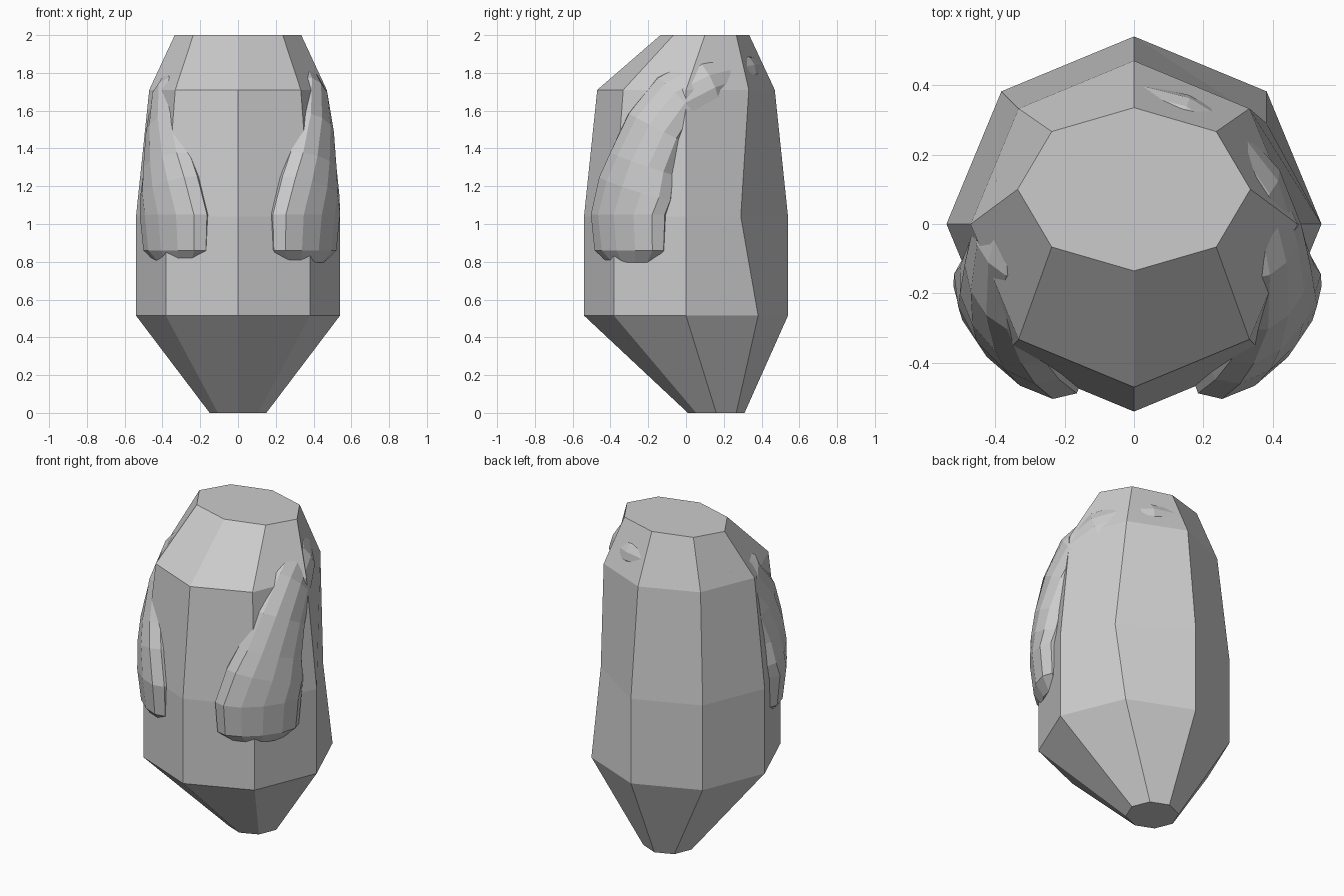
import bpy, bmesh, math
from mathutils import Vector

if "Cube" in bpy.data.objects:
    bpy.data.objects.remove(bpy.data.objects["Cube"])

grey = bpy.data.materials.new("plain grey")
grey.diffuse_color = (0.6, 0.6, 0.6, 1)
grey.use_nodes = True
grey.node_tree.nodes["Principled BSDF"].inputs["Base Color"].default_value = grey.diffuse_color


def loft(name, rings):
    """Skin a list of equal-length point rings and cap both ends."""
    bm = bmesh.new()
    rows = [[bm.verts.new(p) for p in ring] for ring in rings]
    n = len(rows[0])
    for a, b in zip(rows, rows[1:]):
        for i in range(n):
            j = (i + 1) % n
            bm.faces.new((a[i], a[j], b[j], b[i]))
    bm.faces.new(rows[0][::-1])
    bm.faces.new(rows[-1])
    bmesh.ops.recalc_face_normals(bm, faces=bm.faces)
    me = bpy.data.meshes.new(name)
    bm.to_mesh(me)
    bm.free()
    me.materials.append(grey)
    ob = bpy.data.objects.new(name, me)
    bpy.context.collection.objects.link(ob)
    return ob


# Eight-sided torso: (height, x radius, y radius, y centre)
levels = [(0, .15, .15, .16), (.515, .54, .54, 0), (1.04, .54, .54, 0),
          (1.71, .47, .47, 0), (2, .335, .235, .1)]
torso = []
for z, rx, ry, cy in levels:
    torso.append([Vector((rx * math.cos(i * math.pi / 4),
                          cy + ry * math.sin(i * math.pi / 4), z)) for i in range(8)])
torso[2][1].y = .29          # one dented corner at the back right of the waist
loft("torso", torso)

# Flattened tube draped round the back and down both sides to the front
# (x, y, z, half width, half thickness) from front end to middle of back
half = [(.32, -.28, .795, .16, .085), (.335, -.295, .86, .235, .11),
        (.34, -.30, 1.05, .25, .125), (.36, -.265, 1.19, .235, .127),
        (.37, -.23, 1.32, .20, .122), (.38, -.16, 1.51, .175, .107),
        (.375, -.05, 1.67, .155, .092), (.33, .10, 1.755, .14, .085),
        (.23, .235, 1.80, .115, .075), (.12, .30, 1.815, .09, .075),
        (0, .335, 1.82, .08, .07)]
path = half + [(-x, y, z, w, t) for x, y, z, w, t in half[-2::-1]]
sections = []
for k, (x, y, z, w, t) in enumerate(path):
    c = Vector((x, y, z))
    a = Vector(path[max(k - 1, 0)][:3])
    b = Vector(path[min(k + 1, len(path) - 1)][:3])
    along = (b - a).normalized()
    if z < 1.1:
        along = Vector((0, 0, math.copysign(1, along.z)))
    out = Vector((x, y, 0)).normalized()
    out.z = .4 * min(max((z - 1.5) / .25, 0), 1)
    out = (out - along * out.dot(along)).normalized()
    side = along.cross(out)
    sections.append([c + side * w * math.cos(i * math.pi / 6)
                     + out * t * math.sin(i * math.pi / 6)
                     for i in range(12)])
strap = loft("draped_strap", sections)
strap.location.x = .01
